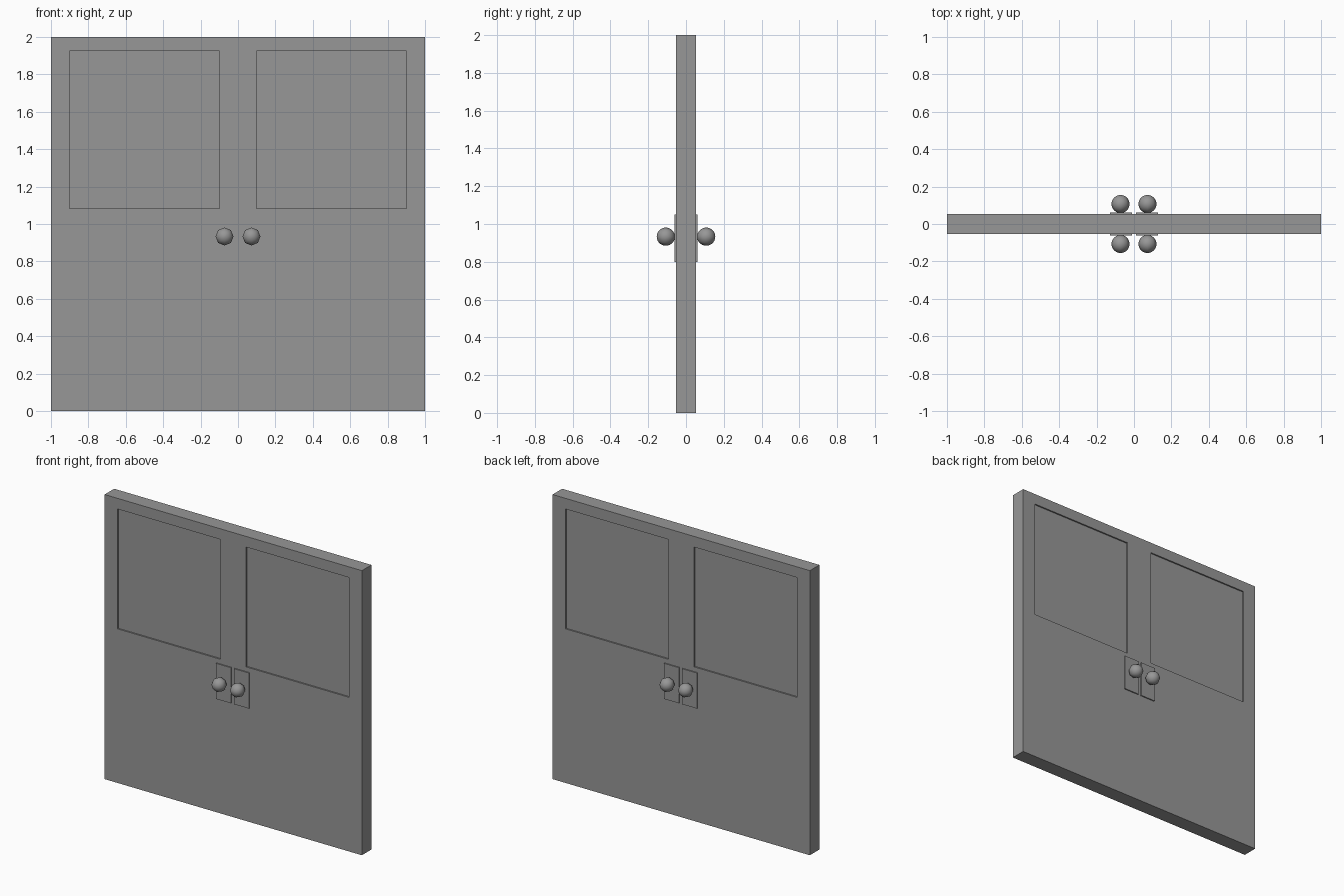
import bpy, bmesh, math
from mathutils import Matrix, Vector

if "Cube" in bpy.data.objects:
    bpy.data.objects.remove(bpy.data.objects["Cube"], do_unlink=True)

# Sizes
HALF_DEPTH = 0.053
RECESS = 0.01
PANEL_X = (0.10, 0.90)
PANEL_Z = (1.083, 1.925)
PLATE_X = (0.012, 0.128)
PLATE_Z = (0.80, 1.05)
PLATE_OUT = 0.061
KNOB_X, KNOB_Y, KNOB_Z, KNOB_R = 0.072, 0.107, 0.933, 0.048

grey = bpy.data.materials.new("plain_grey")
grey.use_nodes = True
grey.diffuse_color = (0.31, 0.31, 0.31, 1)
grey.node_tree.nodes["Principled BSDF"].inputs["Base Color"].default_value = grey.diffuse_color


def finish(name, bm):
    bmesh.ops.recalc_face_normals(bm, faces=bm.faces)
    mesh = bpy.data.meshes.new(name)
    bm.to_mesh(mesh)
    bm.free()
    mesh.materials.append(grey)
    obj = bpy.data.objects.new(name, mesh)
    bpy.context.collection.objects.link(obj)
    return obj


def box(lo, hi):
    lo, hi = Vector(lo), Vector(hi)
    bm = bmesh.new()
    place = Matrix.Translation((lo + hi) / 2) @ Matrix.Diagonal((*(hi - lo), 1))
    bmesh.ops.create_cube(bm, size=1, matrix=place)
    return bm


# Door slab, cut along the panel borders
bm = box((-1, -HALF_DEPTH, 0), (1, HALF_DEPTH, 2))
cuts = [((s * x, 0, 0), (1, 0, 0)) for s in (-1, 1) for x in PANEL_X]
cuts += [((0, 0, z), (0, 0, 1)) for z in PANEL_Z]
for point, normal in cuts:
    bmesh.ops.bisect_plane(bm, geom=bm.verts[:] + bm.edges[:] + bm.faces[:],
                           plane_co=point, plane_no=normal)

# Sunken panels on both faces
bm.normal_update()
panels = []
for face in bm.faces:
    c = face.calc_center_median()
    if (abs(face.normal.y) > 0.9 and PANEL_X[0] < abs(c.x) < PANEL_X[1]
            and PANEL_Z[0] < c.z < PANEL_Z[1]):
        panels.append(face)
for face in bmesh.ops.extrude_discrete_faces(bm, faces=panels)["faces"]:
    side = math.copysign(1, face.calc_center_median().y)
    bmesh.ops.translate(bm, verts=face.verts[:], vec=(0, -side * RECESS, 0))
finish("door_slab", bm)

# Handle plates and round knobs on each leaf, front and back
for face_name, sy in (("front", -1), ("back", 1)):
    for side_name, sx in (("right", -1), ("left", 1)):
        label = f"{face_name}_{side_name}"
        xs = sorted(sx * x for x in PLATE_X)
        ys = sorted(sy * y for y in (HALF_DEPTH - 0.005, PLATE_OUT))
        finish(f"{label}_plate", box((xs[0], ys[0], PLATE_Z[0]), (xs[1], ys[1], PLATE_Z[1])))

        bm = bmesh.new()
        turn = Matrix.Translation((sx * KNOB_X, sy * KNOB_Y, KNOB_Z)) @ Matrix.Rotation(math.pi / 2, 4, "X")
        bmesh.ops.create_uvsphere(bm, u_segments=8, v_segments=16, radius=KNOB_R, matrix=turn)
        for face in bm.faces:
            face.smooth = True
        finish(f"{label}_knob", bm)
